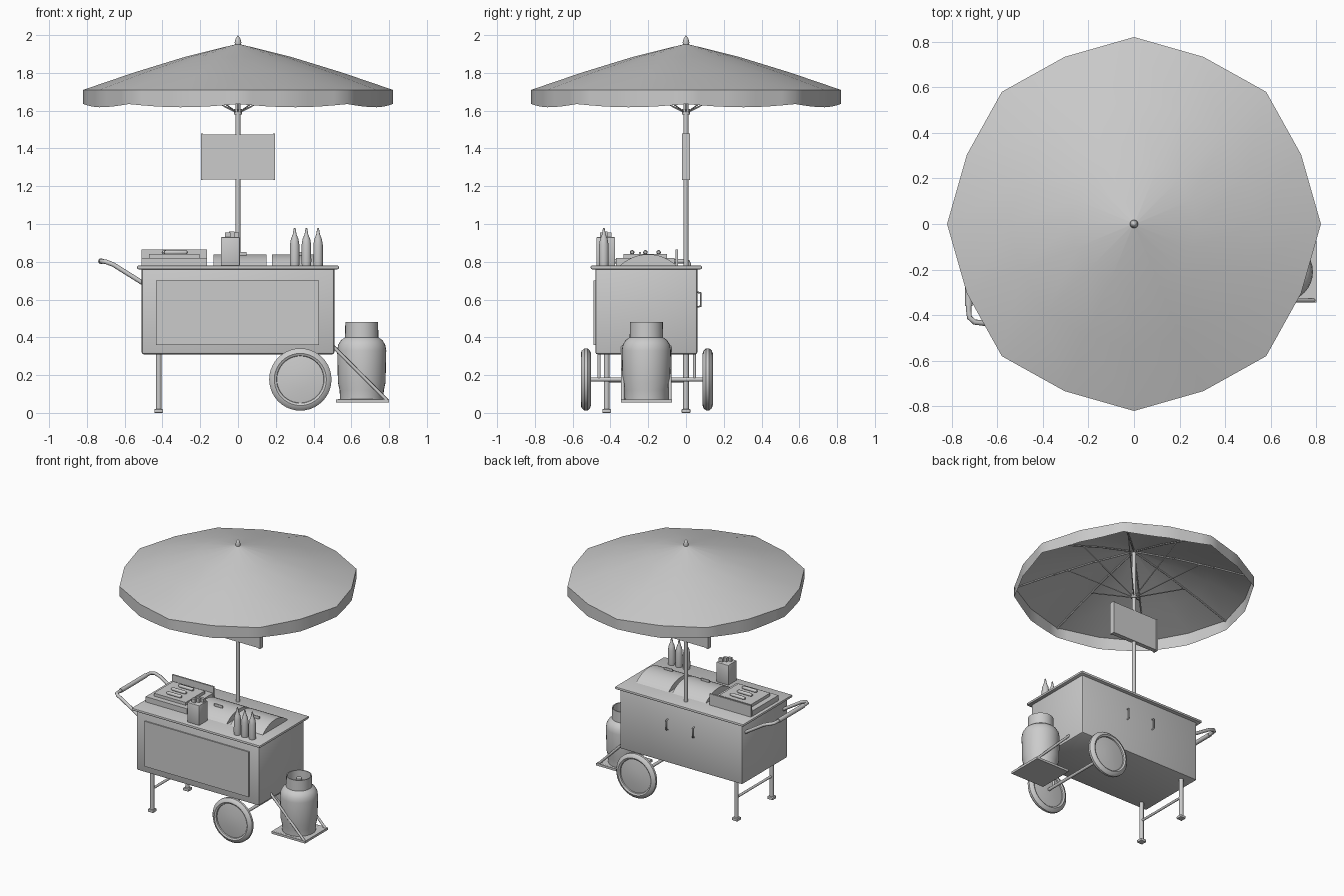
import bpy, bmesh
from math import pi, sin, cos, radians
from mathutils import Vector, Matrix

if "Cube" in bpy.data.objects:
    bpy.data.objects.remove(bpy.data.objects["Cube"])

GREY = (0.6, 0.6, 0.6, 1)
paint = bpy.data.materials.new("plain grey")
paint.use_nodes = True
paint.diffuse_color = GREY
paint.node_tree.nodes["Principled BSDF"].inputs["Base Color"].default_value = GREY


def finish(name, bm, angle=35):
    bmesh.ops.remove_doubles(bm, verts=bm.verts, dist=1e-5)
    bmesh.ops.recalc_face_normals(bm, faces=bm.faces)
    mesh = bpy.data.meshes.new(name)
    bm.to_mesh(mesh)
    bm.free()
    mesh.materials.append(paint)
    ob = bpy.data.objects.new(name, mesh)
    bpy.context.collection.objects.link(ob)
    bpy.ops.object.select_all(action="DESELECT")
    ob.select_set(True)
    bpy.context.view_layer.objects.active = ob
    bpy.ops.object.shade_smooth_by_angle(angle=radians(angle))
    return ob


def box(name, x, y, z, bevel=0.0):
    """Box from (min, max) pairs, with optional rounded edges."""
    bm = bmesh.new()
    size = [b - a for a, b in (x, y, z)]
    centre = [(a + b) / 2 for a, b in (x, y, z)]
    bmesh.ops.create_cube(bm, size=1, matrix=Matrix.Translation(centre) @ Matrix.Diagonal((*size, 1)))
    if bevel:
        bmesh.ops.bevel(bm, geom=bm.edges[:], offset=bevel, segments=2, profile=0.5, affect="EDGES")
    return finish(name, bm)


def rod(name, a, b, r, sides=12):
    a, b = Vector(a), Vector(b)
    bm = bmesh.new()
    turn = (b - a).to_track_quat("Z", "Y").to_matrix().to_4x4()
    bmesh.ops.create_cone(bm, cap_ends=True, segments=sides, radius1=r, radius2=r,
                          depth=(b - a).length, matrix=Matrix.Translation((a + b) / 2) @ turn)
    return finish(name, bm)


def lathe(name, profile, centre, steps=32, axis="Z"):
    """Turn (radius, height) points about an axis through centre."""
    bm = bmesh.new()
    vs = [bm.verts.new((r, 0, h)) for r, h in profile]
    es = [bm.edges.new(p) for p in zip(vs, vs[1:])]
    bmesh.ops.spin(bm, geom=vs + es, cent=(0, 0, 0), axis=(0, 0, 1), angle=2 * pi, steps=steps)
    if axis == "Y":
        bm.transform(Matrix.Rotation(pi / 2, 4, "X"))
    bm.transform(Matrix.Translation(centre))
    return finish(name, bm)


def pipe(name, points, r):
    """Bent tube through points."""
    curve = bpy.data.curves.new(name, "CURVE")
    curve.dimensions = "3D"
    curve.bevel_depth, curve.bevel_resolution, curve.use_fill_caps = r, 2, True
    line = curve.splines.new("POLY")
    line.points.add(len(points) - 1)
    for p, co in zip(line.points, points):
        p.co = (*co, 1)
    line.use_smooth = True
    curve.materials.append(paint)
    ob = bpy.data.objects.new(name, curve)
    bpy.context.collection.objects.link(ob)


# Cart body, counter, front panel and door handles
box("body", (-.51, .51), (-.48, .06), (.31, .77), .012)
box("counter", (-.535, .535), (-.505, .085), (.76, .78), .008)
box("front_panel", (-.435, .43), (-.489, -.475), (.36, .7))
for x in (-.11, .11):
    pipe("door_handle", [(x, .055, .56), (x, .077, .565), (x, .077, .635), (x, .055, .64)], .005)

# Legs with feet and a cross bar
for y in (-.42, 0):
    rod("leg", (-.42, y, 0), (-.42, y, .32), .015)
    box("foot", (-.443, -.397), (y - .023, y + .023), (0, .02), .004)
rod("leg_bar", (-.42, -.42, .17), (-.42, 0, .17), .009)

# Wheels on an axle
TYRE = [(0, .022), (.05, .02), (.11, .014), (.124, .012), (.126, .021), (.138, .027), (.152, .022), (.165, .008)]
TYRE += [(r, -h) for r, h in reversed(TYRE)]
for y in (-.53, .115):
    lathe("wheel", TYRE, (.33, y, .177), 40, "Y")
rod("axle", (.33, -.53, .177), (.33, .115, .177), .011)
for y in (-.46, .045):
    rod("axle_strut", (.33, y, .177), (.33, y, .32), .008)

# Push handle
half = [(-.5, .225, .685), (-.66, .225, .785), (-.7, .22, .8), (-.722, .2, .803), (-.725, .17, .803)]
path = [(x, -.21 - y, z) for x, y, z in half] + [(x, -.21 + y, z) for x, y, z in reversed(half)]
pipe("push_handle", path, .012)
rod("handle_grip", (-.725, -.36, .803), (-.725, -.06, .803), .016)

# Gas tank on its platform
box("platform", (.52, .8), (-.345, -.075), (.055, .072))
for y in (-.335, -.085):
    rod("platform_strut", (.505, y, .35), (.79, y, .065), .009)
    rod("platform_rail", (.53, y, .065), (.79, y, .065), .009)
lathe("gas_tank", [(0, .072), (.115, .072), (.117, .12), (.126, .16), (.13, .33), (.125, .36), (.11, .385),
                   (.088, .4), (.087, .48), (.08, .48), (.08, .41), (0, .41)], (.655, -.21, 0))
rod("tank_valve", (.655, -.21, .4), (.655, -.21, .46), .022)

# Grill with back plate and sausages
box("grill_base", (-.51, -.165), (-.37, -.06), (.78, .82))
box("grill_step", (-.47, -.205), (-.33, -.1), (.82, .842))
box("grill_back", (-.51, -.165), (-.055, -.043), (.78, .865))
for i in range(3):
    x, y = -.33 - .01 * (i % 2), -.285 + .07 * i
    lathe("sausage", [(0, -.065), (.008, -.06), (.012, -.05), (.012, .05), (.008, .06), (0, .065)],
          (0, 0, 0), 12).matrix_world = Matrix.Translation((x, y, .85)) @ Matrix.Rotation(pi / 2, 4, "Y")

# Domed lids with handles
for x0, x1 in ((-.13, .15), (.18, .45)):
    bm = bmesh.new()
    arc = []
    for i in range(13):
        t = radians(-43.6 + 87.2 * i / 12)
        arc.append((-.2 + .2175 * sin(t), .622 + .2175 * cos(t)))
    face = bm.faces.new([bm.verts.new((x0, y, z)) for y, z in arc])
    out = bmesh.ops.extrude_face_region(bm, geom=[face])
    bmesh.ops.translate(bm, vec=(x1 - x0, 0, 0), verts=[v for v in out["geom"] if isinstance(v, bmesh.types.BMVert)])
    finish("lid", bm)
    mid = (x0 + x1) / 2
    box("lid_handle", (mid - .035, mid + .035), (-.25, -.238), (.83, .852), .003)

# Napkin box and bottles
box("napkin_box", (-.09, .01), (-.475, -.375), (.78, .93), .004)
for i in range(3):
    x = -.07 + .022 * i
    box("napkin", (x, x + .03), (-.455 + .02 * i, -.435 + .02 * i), (.92, .955 + .004 * (i % 2)))
for x in (.3, .362, .424):
    lathe("bottle", [(0, 0), (.024, 0), (.026, .02), (.025, .11), (.02, .14), (.01, .165), (.004, .2), (0, .2)],
          (x, -.435, .78), 16)

# Pole, sign and finial
rod("pole", (0, 0, .77), (0, 0, 1.95), .013, 16)
box("sign", (-.19, .19), (-.016, .016), (1.235, 1.475))
for s in (-1, 1):
    box("sign_edge", (s * .19 - .006, s * .19 + .006), (-.02, .02), (1.232, 1.478))
lathe("finial", [(.012, 1.94), (.018, 1.962), (.011, 1.985), (0, 2)], (0, 0, 0), 16)


# Umbrella canopy: eight ribs with bowed panel middles
def rim(k, r):
    """Point on the sixteen-sided rim; k may be fractional."""
    def corner(i):
        a = i * pi / 8
        s = r * (.968 if i % 2 else 1)
        return Vector((s * cos(a), s * sin(a), 0))
    i = int(k)
    return corner(i).lerp(corner(i + 1), k - i)


def skin(name, rows, angle):
    bm = bmesh.new()
    rings = [[bm.verts.new(p) for p in row] for row in rows]
    for a, b in zip(rings, rings[1:]):
        for i in range(len(a)):
            j = (i + 1) % len(a)
            bm.faces.new((a[i], a[j], b[j], b[i]))
    return finish(name, bm, angle)


up = Vector((0, 0, 1))
RIB = ((.01, 1.952), (.28, 1.885), (.55, 1.802), (.82, 1.71))
skin("canopy", [[rim(k, r) + z * up for k in range(16)] for r, z in RIB], 40)

# Scalloped valance
steps = [i / 4 for i in range(64)]
skin("valance", [[rim(k, .82) + 1.71 * up for k in steps],
                 [rim(k, .82) + (1.635 - .017 * abs(sin(k * pi / 2))) * up for k in steps]], 40)

# Ribs, spreader struts and runner under the canopy
for i in range(8):
    d = rim(2 * i, 1)
    for (r0, z0), (r1, z1) in zip(RIB, RIB[1:]):
        rod("rib", d * r0 + (z0 - .008) * up, d * (r1 - .006) + (z1 - .008) * up, .006, 6)
    rod("spreader", d * .012 + 1.592 * up, d * .45 + 1.822 * up, .004, 6)
rod("runner", (0, 0, 1.58), (0, 0, 1.61), .02, 16)
